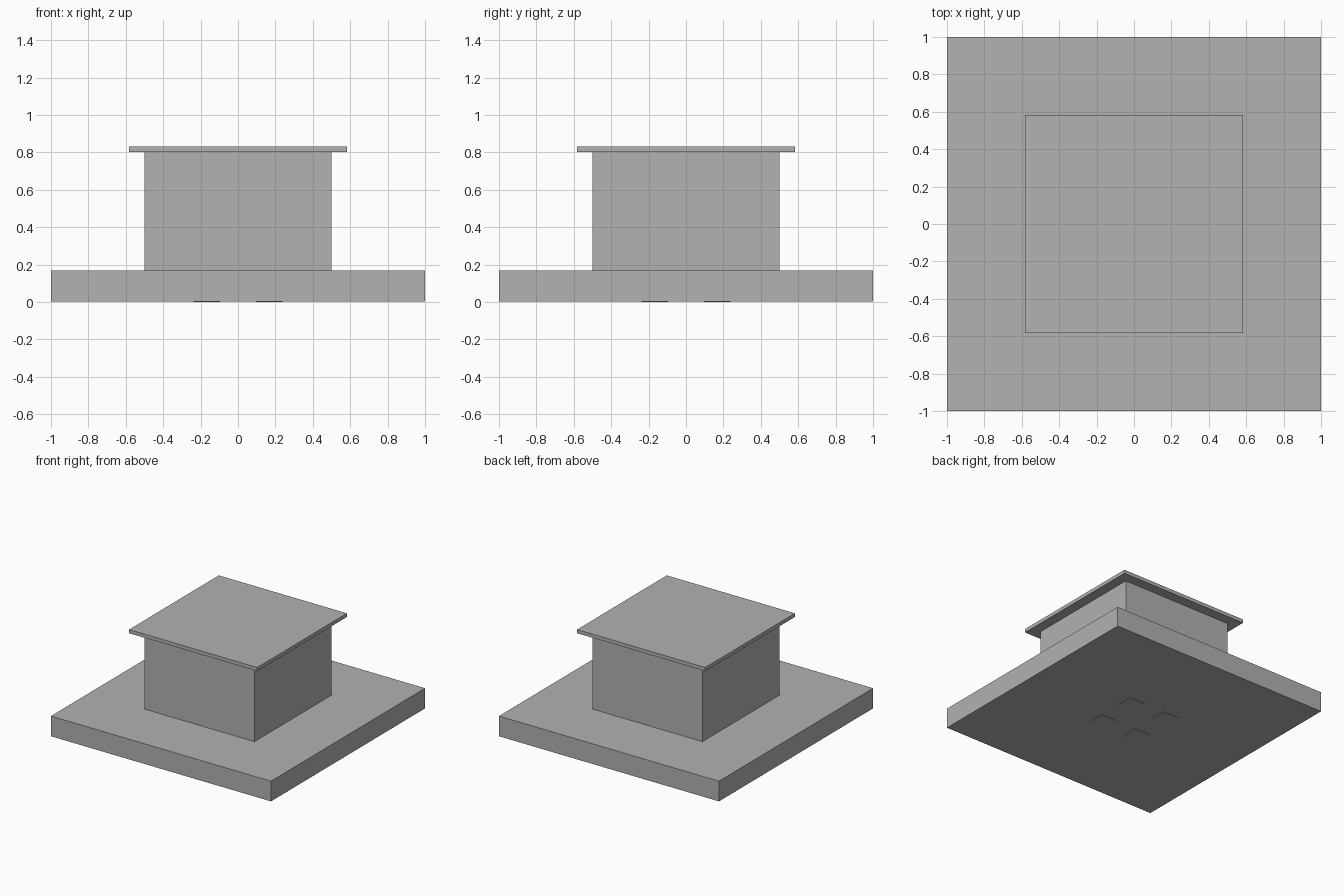
import bpy

cube = bpy.data.objects.get("Cube")
if cube:
    bpy.data.objects.remove(cube, do_unlink=True)

GREY = (0.445, 0.445, 0.445, 1)
grey = bpy.data.materials.new("plain_grey")
grey.use_nodes = True
grey.diffuse_color = GREY
grey.node_tree.nodes["Principled BSDF"].inputs["Base Color"].default_value = GREY


def box(name, width, bottom, top, x=0, y=0):
    """Square block standing between two heights."""
    bpy.ops.mesh.primitive_cube_add(size=1, location=(x, y, (bottom + top) / 2))
    ob = bpy.context.object
    ob.name = name
    ob.scale = (width, width, top - bottom)
    bpy.ops.object.transform_apply(location=False, rotation=False, scale=True)
    ob.data.materials.append(grey)
    return ob


# Stacked body: wide slab, block, thin overhanging lid
base_bottom, base_top, lid_bottom, lid_top = 0.004, 0.17, 0.803, 0.833
box("base_slab", 2, base_bottom, base_top)
box("middle_block", 1, base_top, lid_bottom)
box("lid_plate", 1.165, lid_bottom, lid_top)

# Four thin square pads under the slab
for side, sx in (("left", 1), ("right", -1)):
    for end, sy in (("front", -1), ("back", 1)):
        box(f"{end}_{side}_pad", 0.14, 0, base_bottom, sx * 0.167, sy * 0.167)
